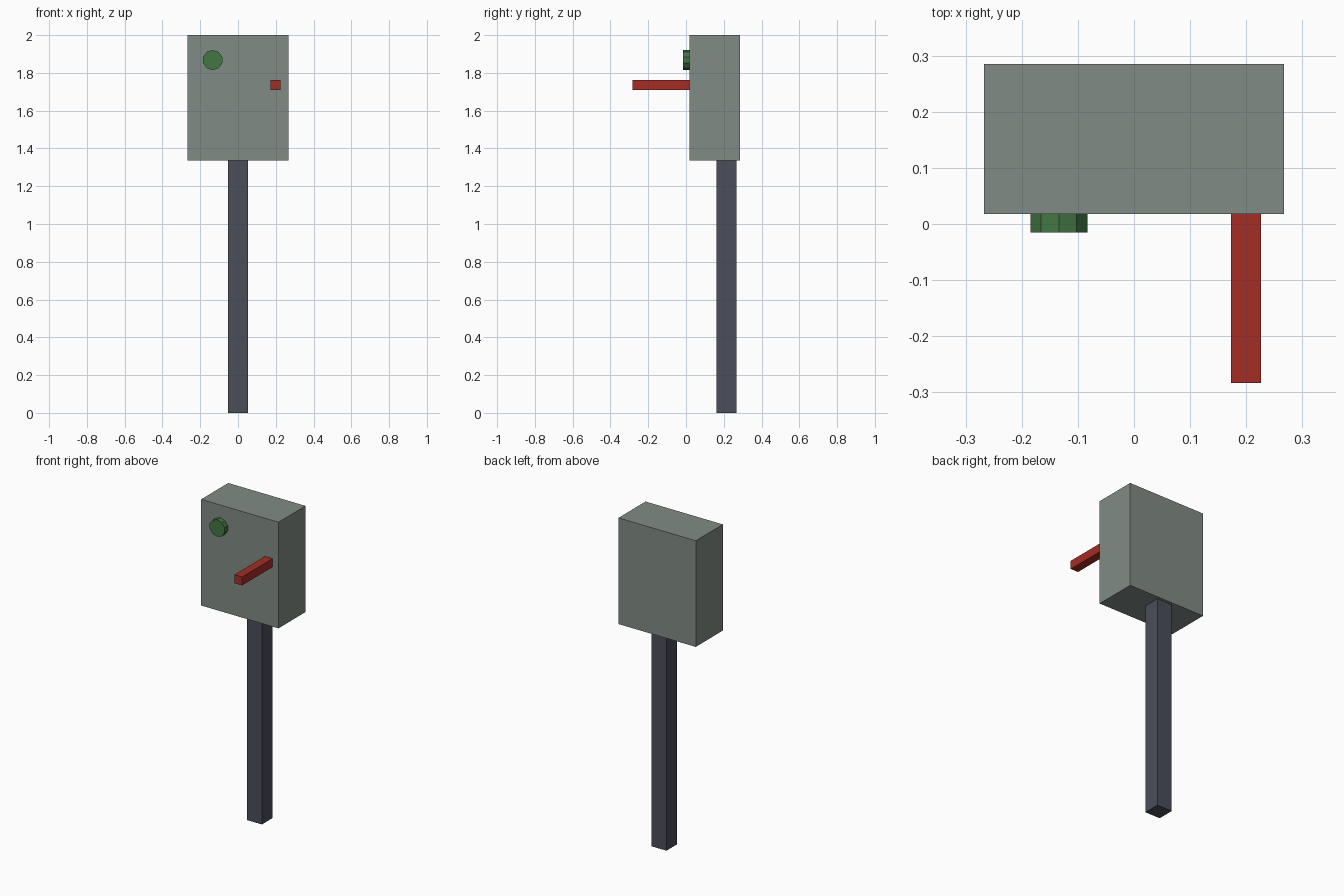
import bpy
import math

default = bpy.data.objects.get("Cube")
if default:
    bpy.data.objects.remove(default, do_unlink=True)


def material(name, rgb):
    mat = bpy.data.materials.new(name)
    mat.use_nodes = True
    colour = (*rgb, 1.0)
    mat.diffuse_color = colour
    mat.node_tree.nodes["Principled BSDF"].inputs["Base Color"].default_value = colour
    return mat


def finish(name, mat):
    obj = bpy.context.object
    obj.name = name
    bpy.ops.object.transform_apply(location=False, rotation=True, scale=True)
    obj.data.materials.append(mat)
    return obj


def block(name, low, high, mat):
    """Box spanning two opposite corners."""
    centre = [(a + b) / 2 for a, b in zip(low, high)]
    bpy.ops.mesh.primitive_cube_add(size=1, location=centre)
    bpy.context.object.scale = [b - a for a, b in zip(low, high)]
    return finish(name, mat)


grey = material("grey green casing", (0.22, 0.26, 0.235))
slate = material("dark slate", (0.07, 0.077, 0.1))
red = material("lever red", (0.37, 0.026, 0.018))
green = material("button green", (0.056, 0.18, 0.056))

front = 0.018  # front plane of the casing

# Post and casing
block("post", (-0.052, 0.162, 0), (0.052, 0.267, 1.337), slate)
block("casing", (-0.267, front, 1.337), (0.267, 0.285, 2), grey)

# Lever sticking out of the front
block("lever", (0.173, -0.283, 1.709), (0.226, front, 1.762), red)

# Ten-sided button with a corner pointing up
bpy.ops.mesh.primitive_cylinder_add(
    vertices=10, radius=0.0533, depth=0.033,
    location=(-0.134, front - 0.0165, 1.868), rotation=(math.pi / 2, 0, 0))
finish("button", green)
